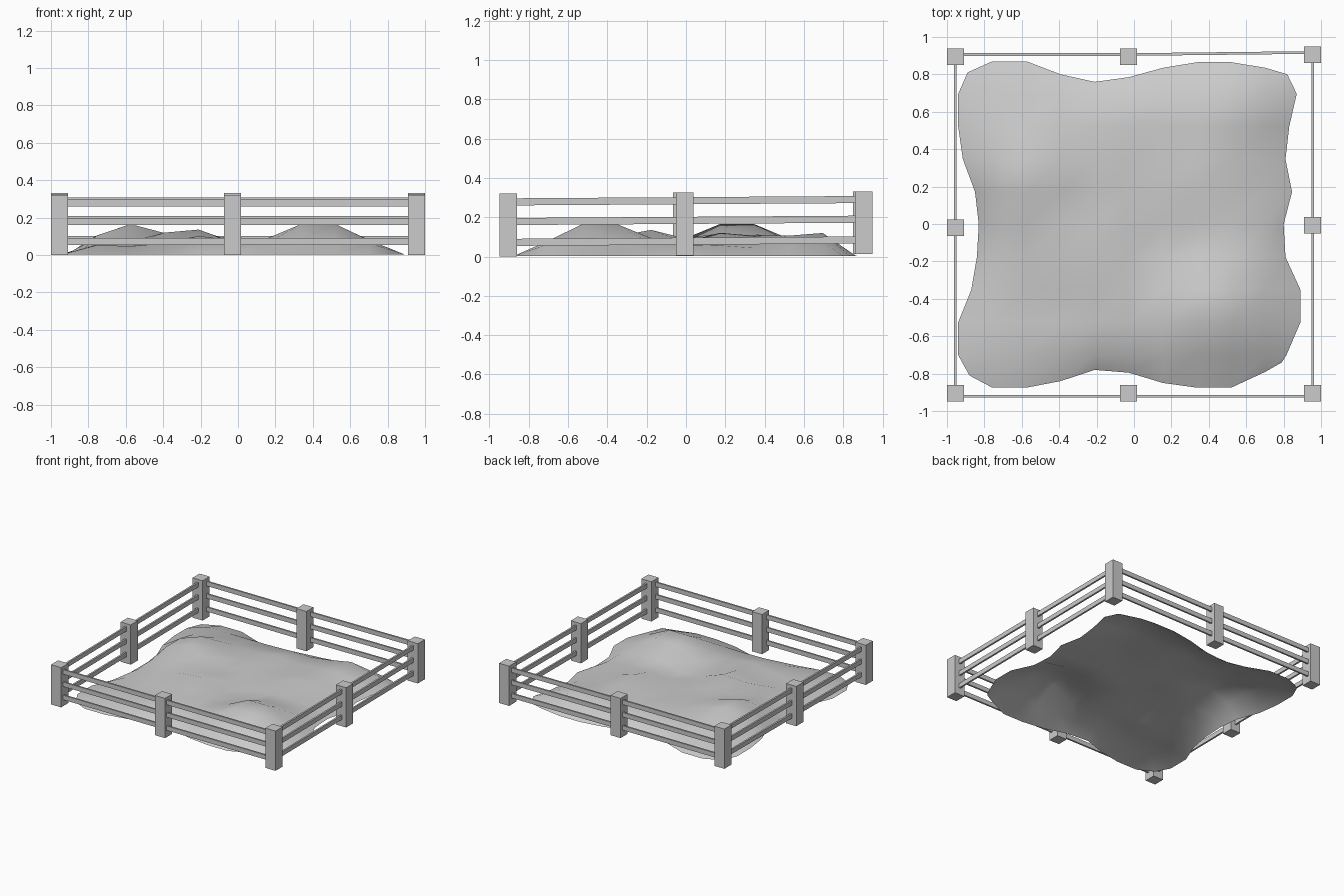
import bpy
import bmesh
from math import exp
from mathutils import Vector, Matrix

old = bpy.data.objects.get("Cube")
if old:
    bpy.data.objects.remove(old, do_unlink=True)

# Single plain grey
grey = bpy.data.materials.new("plain_grey")
grey.use_nodes = True
grey.diffuse_color = (0.6, 0.6, 0.6, 1)
grey.node_tree.nodes["Principled BSDF"].inputs["Base Color"].default_value = grey.diffuse_color


def finish(name, bm, smooth=False):
    mesh = bpy.data.meshes.new(name)
    bm.to_mesh(mesh)
    bm.free()
    mesh.materials.append(grey)
    for poly in mesh.polygons:
        poly.use_smooth = smooth
    obj = bpy.data.objects.new(name, mesh)
    bpy.context.collection.objects.link(obj)


def beam(name, start, end, thick, tall):
    """Box running from start to end with its height kept upright."""
    axis = end - start
    side = Vector((0, 0, 1)).cross(axis).normalized()
    up = axis.cross(side).normalized()
    rot = Matrix((axis.normalized(), side, up)).transposed().to_4x4()
    bm = bmesh.new()
    bmesh.ops.create_cube(bm, size=1, matrix=Matrix.Translation((start + end) / 2) @ rot
                          @ Matrix.Diagonal((axis.length, thick, tall, 1)))
    finish(name, bm)


def post(name, base):
    bm = bmesh.new()
    bmesh.ops.create_cube(bm, size=1, matrix=Matrix.Translation(base + Vector((0, 0, 0.16)))
                          @ Matrix.Diagonal((0.09, 0.09, 0.32, 1)))
    finish(name, bm)


# Fence posts, in order around the yard
layout = [("front_right", -0.955, -0.905), ("front_middle", -0.03, -0.905),
          ("front_left", 0.955, -0.905), ("left_middle", 0.955, -0.007),
          ("back_left", 0.955, 0.905), ("back_middle", -0.03, 0.894),
          ("back_right", -0.955, 0.894), ("right_middle", -0.955, -0.02)]
bases = [Vector((x, y, 0.006 * (y / 0.905 + 1))) for _, x, y in layout]
for (name, x, y), base in zip(layout, bases):
    post(name + "_post", base)

# Three rails in every bay
for k, (name, x, y) in enumerate(layout):
    a, b = bases[k], bases[(k + 1) % len(bases)]
    shift = Vector((0, -0.016 if k < 2 else 0.012 if k in (4, 5) else 0, 0))
    for level, z in (("low", 0.072), ("mid", 0.178), ("top", 0.278)):
        lift = shift + Vector((0, 0, z))
        beam(f"{name}_{level}_rail", a + lift, b + lift, 0.014, 0.036)

# Ground sheet: even grid whose border is pulled to a wavy outline
left_x = [-.88, -.94, -.94, -.87, -.84, -.83, -.85, -.915, -.94, -.94, -.89]
right_x = [.79, .815, .89, .89, .81, .80, .845, .81, .83, .87, .82]
front_y = [-.81, -.875, -.875, -.84, -.78, -.795, -.85, -.875, -.875, -.79, -.74]
back_y = [.81, .87, .87, .80, .76, .785, .835, .865, .865, .835, .80]
# Mounds and hollows: x, y, height, radius
mounds = [(-.575, .26, .14, .2), (.43, -.435, .18, .2), (-.21, -.17, .065, .16),
          (-.4, -.15, .04, .13), (-.21, -.48, .04, .16), (.34, .2, .055, .15),
          (.42, .42, .035, .15), (.5, .69, .07, .18), (0, .5, .035, .16),
          (.1, -.17, -.025, .17), (-.42, -.36, -.02, .13), (-.6, -.55, -.02, .22),
          (.16, .4, -.02, .13), (.67, .38, -.02, .15), (-.1, .2, .02, .16)]
N = len(left_x) - 1


def height(x, y, ring):
    h = 0.063 + sum(a * exp(-((x - u) ** 2 + (y - v) ** 2) / (r * r))
                    for u, v, a, r in mounds)
    fall = (0.0, 0.88, 1.0)[min(ring, 2)]
    return 0.003 + min(h, 0.162) * fall


bm = bmesh.new()
grid = []
for j in range(N + 1):
    row = []
    for i in range(N + 1):
        x = {0: left_x[j], N: right_x[j]}.get(i, -0.94 + 0.1825 * i)
        y = {0: front_y[i], N: back_y[i]}.get(j, -0.875 + 0.1745 * j)
        row.append(bm.verts.new((x, y, height(x, y, min(i, j, N - i, N - j)))))
    grid.append(row)
for j in range(N):
    for i in range(N):
        bm.faces.new((grid[j][i], grid[j][i + 1], grid[j + 1][i + 1], grid[j + 1][i]))
finish("ground_sheet", bm, smooth=True)
